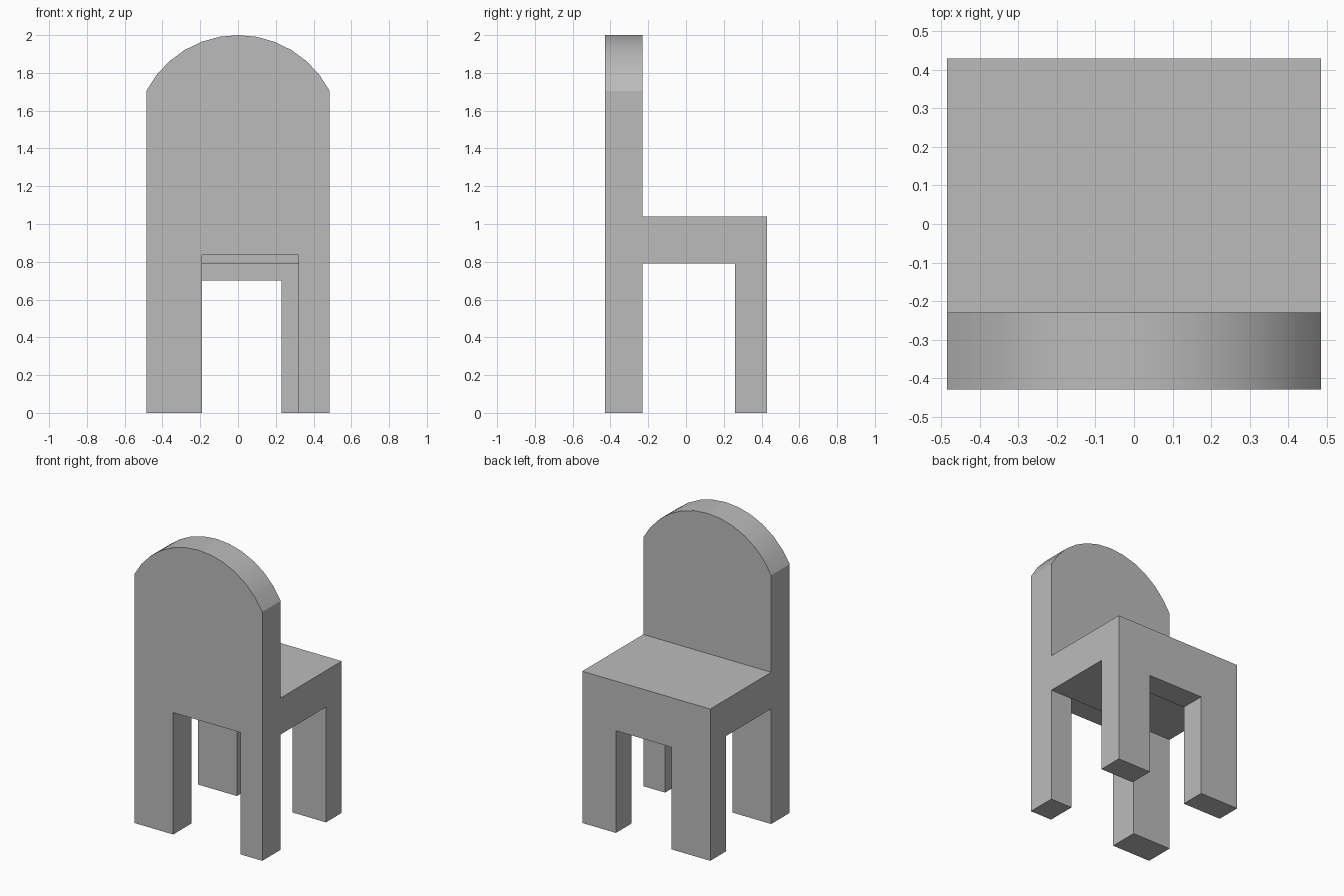
import bpy
import bmesh
from math import asin, cos, sin, radians
from mathutils import Vector

cube = bpy.data.objects.get("Cube")
if cube:
    bpy.data.objects.remove(cube, do_unlink=True)

HALF_W, BACK, SEAM, FRONT = 0.485, -0.43, -0.23, 0.43
SEAT_TOP, SEAT_UNDER, SHOULDER, TOP = 1.04, 0.79, 1.705, 2.0


def prism(name, points, axis, start, end):
    """Extrude a 2D profile along x (profile is y, z) or along y (profile is x, z)."""
    bm = bmesh.new()
    verts = [bm.verts.new((start, a, b) if axis == "x" else (a, start, b))
             for a, b in points]
    face = bm.faces.new(verts)
    grown = bmesh.ops.extrude_face_region(bm, geom=[face])["geom"]
    move = Vector((end - start, 0, 0) if axis == "x" else (0, end - start, 0))
    bmesh.ops.translate(bm, vec=move,
                        verts=[g for g in grown if isinstance(g, bmesh.types.BMVert)])
    bmesh.ops.recalc_face_normals(bm, faces=bm.faces)
    mesh = bpy.data.meshes.new(name)
    bm.to_mesh(mesh)
    bm.free()
    obj = bpy.data.objects.new(name, mesh)
    bpy.context.collection.objects.link(obj)
    return obj


def rect(a0, a1, b0, b1):
    return [(a0, b0), (a1, b0), (a1, b1), (a0, b1)]


def combine(target, cutter, operation):
    """Apply a boolean and drop the cutter."""
    mod = target.modifiers.new("cut", "BOOLEAN")
    mod.operation, mod.solver, mod.object = operation, "EXACT", cutter
    bpy.context.view_layer.objects.active = target
    bpy.ops.object.modifier_apply(modifier=mod.name)
    bpy.data.objects.remove(cutter, do_unlink=True)


# Chair body from its side profile: tall back, seat block and leg gap
side = [(BACK, 0), (SEAM, 0), (SEAM, SEAT_UNDER), (0.26, SEAT_UNDER), (0.26, 0),
        (FRONT, 0), (FRONT, SEAT_TOP), (SEAM, SEAT_TOP), (SEAM, TOP + 0.1), (BACK, TOP + 0.1)]
chair = prism("chair", side, "x", -HALF_W, HALF_W)

# Rounded top of the backrest: trim everything above the arc
rise = TOP - SHOULDER
radius = (HALF_W ** 2 + rise ** 2) / (2 * rise)
sweep = asin(HALF_W / radius)
steps = 12
arc = [(radius * sin(t), TOP - radius + radius * cos(t))
       for t in (sweep * (1 - 2 * i / steps) for i in range(steps + 1))]
wide = HALF_W + 0.1
trim = arc + [(-wide, SHOULDER), (-wide, TOP + 0.3), (wide, TOP + 0.3), (wide, SHOULDER)]
combine(chair, prism("top_trim", trim, "y", BACK - 0.1, SEAM + 0.1), "DIFFERENCE")

# Leg openings under the backrest and under the other end of the seat
combine(chair, prism("backrest_opening", rect(-0.19, 0.32, -0.1, 0.835),
                     "y", BACK - 0.1, SEAM), "DIFFERENCE")
combine(chair, prism("seat_end_opening", rect(-0.19, 0.23, -0.1, 0.70),
                     "y", 0.1, FRONT + 0.1), "DIFFERENCE")

# Plain grey finish
grey = bpy.data.materials.new("grey")
grey.use_nodes = True
colour = (0.5, 0.5, 0.5, 1)
grey.diffuse_color = colour
grey.node_tree.nodes["Principled BSDF"].inputs["Base Color"].default_value = colour
chair.data.materials.clear()
chair.data.materials.append(grey)

bpy.ops.object.select_all(action="DESELECT")
chair.select_set(True)
bpy.context.view_layer.objects.active = chair
bpy.ops.object.shade_smooth_by_angle(angle=radians(25))
